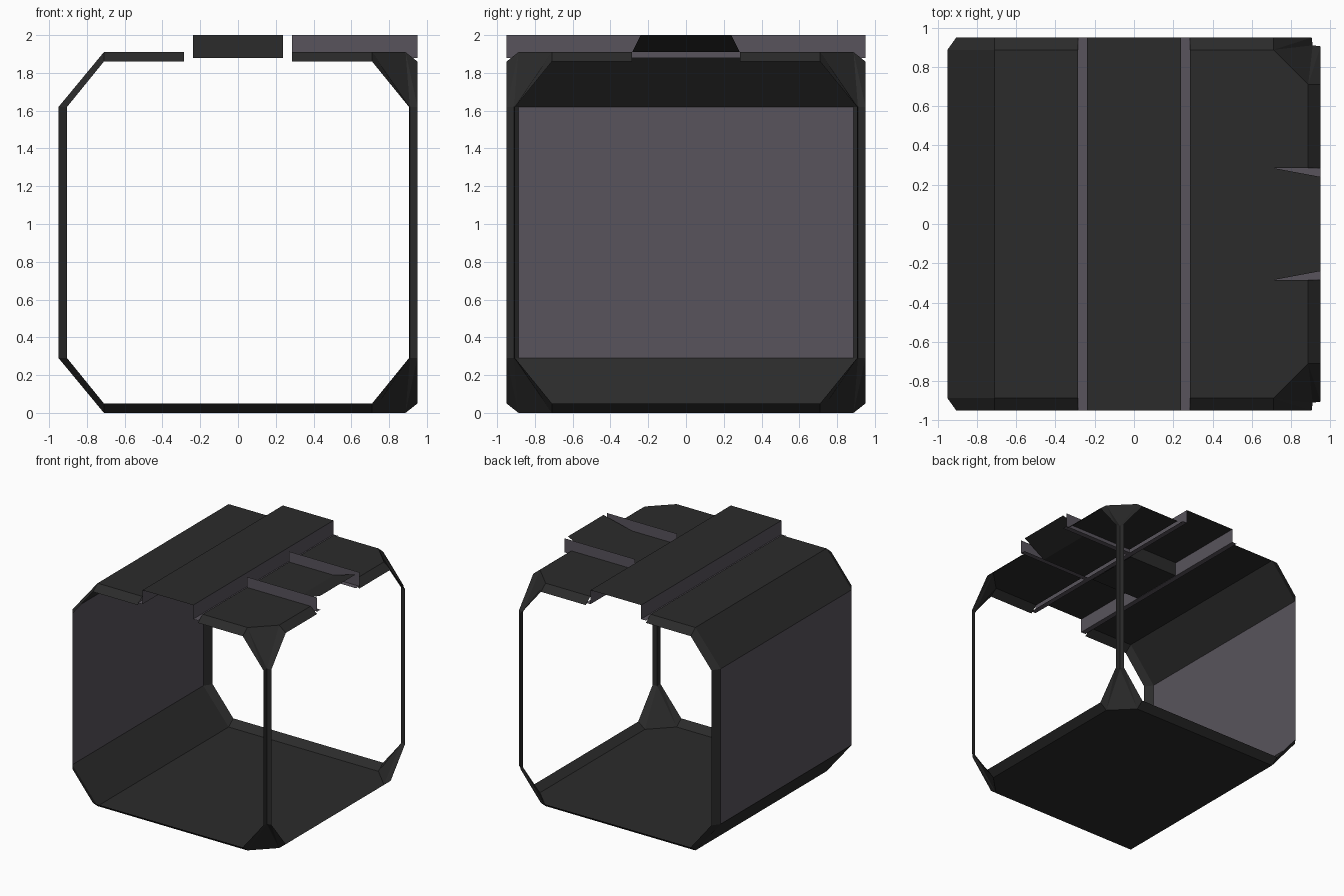
import bpy, bmesh

if "Cube" in bpy.data.objects:
    bpy.data.objects.remove(bpy.data.objects["Cube"])


def material(name, rgb):
    m = bpy.data.materials.new(name)
    m.diffuse_color = (*rgb, 1)
    m.use_nodes = True
    m.node_tree.nodes["Principled BSDF"].inputs["Base Color"].default_value = m.diffuse_color
    return m


DARK = material("dark grey", (0.024, 0.024, 0.024))
PURPLE = material("purple grey", (0.098, 0.088, 0.107))


def sheet(name, polys, mat=DARK):
    """Thin shell made of flat polygons, welded where they meet."""
    bm = bmesh.new()
    for p in polys:
        bm.faces.new([bm.verts.new(v) for v in p])
    bmesh.ops.remove_doubles(bm, verts=bm.verts, dist=0.0005)
    bmesh.ops.recalc_face_normals(bm, faces=bm.faces)
    me = bpy.data.meshes.new(name)
    bm.to_mesh(me)
    bm.free()
    me.materials.append(mat)
    ob = bpy.data.objects.new(name, me)
    bpy.context.collection.objects.link(ob)
    return ob


def strip(a, b):
    """Quads between two matching polylines."""
    return [[a[i], a[i + 1], b[i + 1], b[i]] for i in range(len(a) - 1)]


H = 1.91                 # ceiling height
E, L = .887, .95         # edge of the shell / edge of its inward-bent lip
SIDES = ((-1, "front"), (1, "back"))
LEVELS = (("lower", lambda z: z), ("upper", lambda z: H - z))

# left wall
sheet("left_wall", [[(-.95, -E, .29), (-.95, E, .29), (-.95, E, 1.62), (-.95, -E, 1.62)]], PURPLE)
# sloped panels, floor and left ceiling
for lvl, f in LEVELS:
    sheet(lvl + "_left_slope", [[(-.95, -E, f(.29)), (-.95, E, f(.29)),
                                 (-.71, E, f(0)), (-.71, -E, f(0))]])
sheet("floor", [[(-.71, -E, 0), (.71, -E, 0), (E, -.71, 0),
                 (E, .71, 0), (.71, E, 0), (-.71, E, 0)]])
sheet("left_ceiling", [[(-.71, -E, H), (-.285, -E, H), (-.285, E, H), (-.71, E, H)]])
# right ceiling continues under the branch duct
sheet("right_ceiling", [[(.285, -E, H), (.71, -E, H), (E, -.71, H), (E, -.285, H), (.71, -.285, H),
                         (.71, .285, H), (E, .285, H), (E, .71, H), (.71, E, H), (.285, E, H)]])

# inward-bent lips around the front and back openings
outer = ((-.285, H), (-.71, H), (-.95, 1.62), (-.95, .29), (-.71, 0), (.71, 0))
inner = ((-.285, 1.86), (-.71, 1.86), (-.905, 1.62), (-.905, .29), (-.71, .05), (.71, .05))
for s, side in SIDES:
    sheet(side + "_lip", strip([(x, s * E, z) for x, z in outer],
                               [(x, s * L, z) for x, z in inner]))
    sheet(side + "_right_ceiling_lip", [[(.285, s * E, H), (.71, s * E, H),
                                         (.71, s * L, 1.86), (.285, s * L, 1.86)]])
    sheet(side + "_branch_lip", [[(E, s * .285, H), (E, s * .71, H),
                                  (L, s * .71, 1.86), (L, s * .285, 1.86)]])
sheet("right_floor_lip", [[(E, -.71, 0), (E, .71, 0), (L, .71, .05), (L, -.71, .05)]])

# right-hand corner posts (V section) and their gussets
for s, side in SIDES:
    vee = [(.905, s * .95), (.91, s * .91), (.95, s * .905)]
    sheet(side + "_right_post", strip([(x, y, .29) for x, y in vee],
                                      [(x, y, 1.62) for x, y in vee]))
    for lvl, f in LEVELS:
        p, c, q = [(x, y, f(.29)) for x, y in vee]
        a, b = (.71, s * E, f(0)), (E, s * .71, f(0))
        sheet(f"{side}_{lvl}_gusset", [[a, b, c], [a, c, p], [b, q, c],
                                       [a, p, (.71, s * L, f(.05))],
                                       [b, (L, s * .71, f(.05)), q]])

# raised main duct: dark top, purple walls and ledges
sheet("main_duct_top", [[(-.24, -L, 2), (.24, -L, 2), (.24, L, 2), (-.24, L, 2)]])
for s, side in ((-1, "left"), (1, "right")):
    line = [(s * .24, 2), (s * .24, 1.88), (s * .285, 1.88)]
    sheet(side + "_duct_wall", strip([(x, -L, z) for x, z in line],
                                     [(x, L, z) for x, z in line]), PURPLE)

# branch duct: purple walls and ledges
for s, side in SIDES:
    line = [(s * .285, 2), (s * .285, 1.88), (s * .24, 1.88)]
    sheet(side + "_branch_wall", strip([(.285, y, z) for y, z in line],
                                       [(L, y, z) for y, z in line]), PURPLE)

# closed junction inside the main duct
line = [(-.24, 2), (-.24, 1.88), (.24, 1.88), (.24, 2)]
sheet("duct_junction", strip([(-.237, y, z) for y, z in line],
                             [(.237, y, z) for y, z in line]))

# flap rising at the open end of the branch
sheet("branch_flap", [[(.71, -.285, H), (L, -.24, 2), (L, .24, 2), (.71, .285, H)]])
